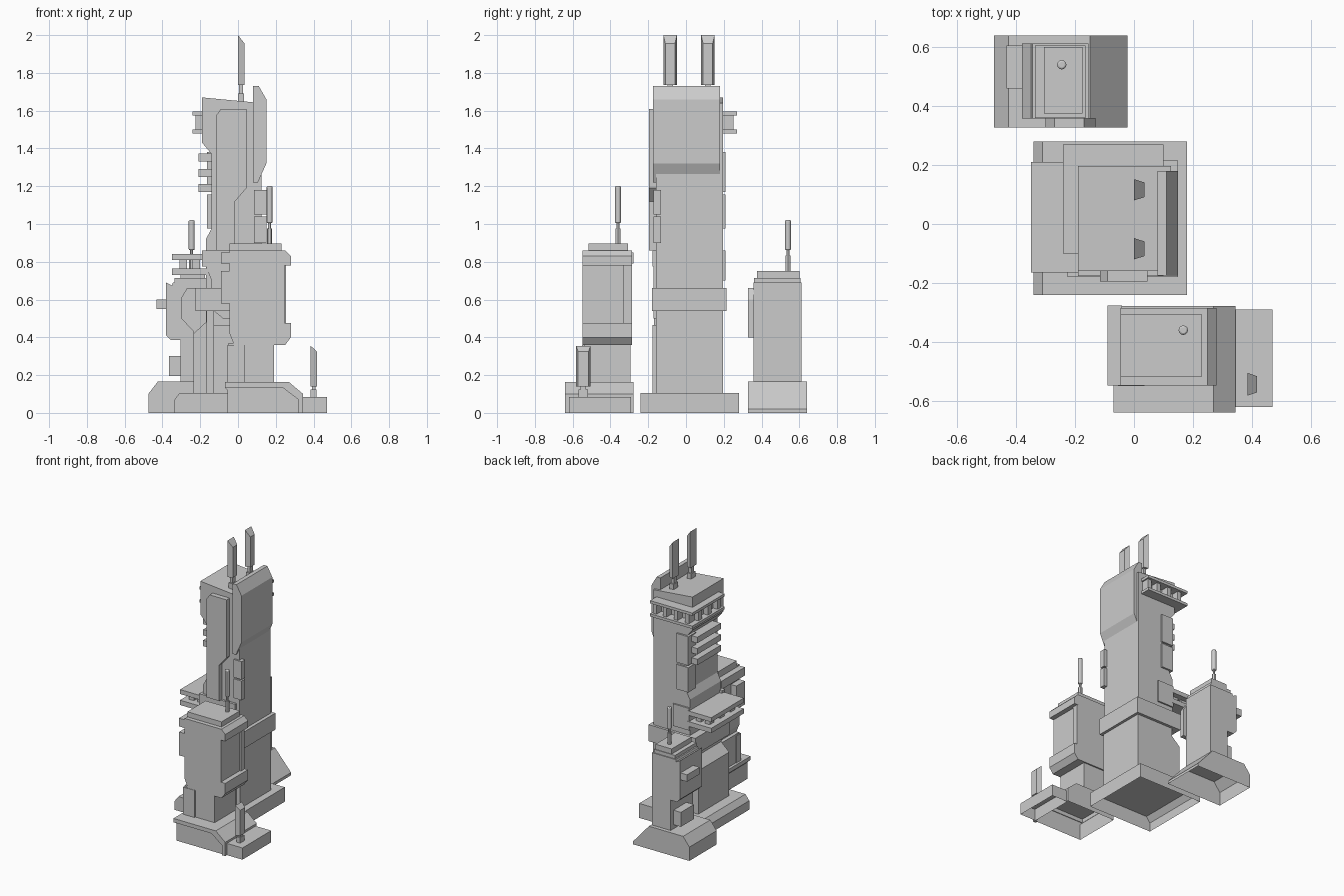
import bpy, bmesh


def prism(name, pts, y0, y1, open_bottom=False):
    """Extrude an x-z outline along y."""
    bm = bmesh.new()
    f = bm.faces.new([bm.verts.new((x, y0, z)) for x, z in pts])
    ext = bmesh.ops.extrude_face_region(bm, geom=[f])
    for v in ext["geom"]:
        if isinstance(v, bmesh.types.BMVert):
            v.co.y = y1
    bmesh.ops.recalc_face_normals(bm, faces=bm.faces)
    if open_bottom:
        bm.normal_update()
        zmin = min(z for _, z in pts)
        low = [q for q in bm.faces if q.normal.z < -0.9 and q.calc_center_median().z < zmin + 0.001]
        bmesh.ops.delete(bm, geom=low, context='FACES')
    me = bpy.data.meshes.new(name)
    bm.to_mesh(me)
    bm.free()
    ob = bpy.data.objects.new(name, me)
    bpy.context.collection.objects.link(ob)
    return ob


def box(name, x0, x1, y0, y1, z0, z1, open_bottom=False):
    return prism(name, [(x0, z0), (x1, z0), (x1, z1), (x0, z1)], y0, y1, open_bottom)


def rod(name, x, y, z0, z1, r):
    bpy.ops.mesh.primitive_cylinder_add(vertices=12, radius=r, depth=z1 - z0,
                                        location=(x, y, (z0 + z1) / 2))
    ob = bpy.context.object
    ob.name = name
    bpy.ops.object.shade_smooth_by_angle()
    return ob


def mast(name, x, y, z0, z1):
    """Thin stem with a thicker upper sleeve and rounded tip."""
    rod(name + "_foot", x, y, z0, z0 + 0.08, 0.014)
    rod(name + "_stem", x, y, z0 + 0.08, z0 + 0.12, 0.008)
    top = rod(name + "_sleeve", x, y, z0 + 0.11, z1, 0.016)
    bev = top.modifiers.new("round", 'BEVEL')
    bev.width, bev.segments = 0.006, 2


def blade(name, x0, x1, y0, y1, z_foot, z0, z1, drop):
    """Flat antenna with a slanted tip, narrower along its right edge."""
    ob = prism(name, [(x0, z0), (x1, z0), (x1, z1 - drop), (x0, z1)], y0, y1)
    for v in ob.data.vertices:
        if v.co.x > (x0 + x1) / 2:
            v.co.y += 0.011 if v.co.y < (y0 + y1) / 2 else -0.011
    ym = (y0 + y1) / 2
    box(name + "_stem", x0 + 0.006, x1 - 0.008, ym - 0.015, ym + 0.015, z_foot, z0)
    box(name + "_foot", x0, x1 - 0.002, ym - 0.025, ym + 0.025, z_foot - 0.01, z_foot + 0.04)


# ---- Main tower: base, lower shaft, collar, upper shaft
prism("main_base", [(-0.34, 0), (0.18, 0), (0.18, 0.105), (-0.31, 0.105), (-0.34, 0.065)],
      -0.24, 0.28, True)
prism("main_lower_shaft", [(-0.235, 0.105), (0.13, 0.105), (0.13, 0.55), (-0.17, 0.55),
                           (-0.17, 0.48), (-0.235, 0.42)], -0.16, 0.195)
prism("main_collar", [(-0.225, 0.54), (0.15, 0.54), (0.15, 0.66), (-0.225, 0.66)], -0.18, 0.215)
prism("main_upper_shaft", [(-0.17, 0.66), (0.125, 0.66), (0.125, 1.64), (-0.19, 1.67), (-0.19, 1.43),
                           (-0.14, 1.37), (-0.14, 0.975), (-0.17, 0.92)], -0.16, 0.197)
prism("right_cap", [(0.08, 1.22), (0.105, 1.22), (0.15, 1.32), (0.15, 1.66), (0.11, 1.73), (0.08, 1.73)],
      -0.175, 0.18)
prism("front_panel", [(-0.115, 0.86), (-0.015, 0.86), (-0.015, 1.12), (0.045, 1.19), (0.045, 1.61),
                      (-0.09, 1.61), (-0.115, 1.575)], -0.195, -0.155)
box("front_band", -0.19, 0.10, -0.177, -0.14, 0.775, 0.86)
prism("front_bracket", [(-0.14, 0.55), (-0.08, 0.5), (0.1, 0.5), (0.1, 0.775), (-0.17, 0.775), (-0.14, 0.7)],
      -0.172, -0.15)
box("lower_front_panel", -0.13, 0.10, -0.178, -0.155, 0.105, 0.465)
box("lower_front_strip", -0.168, -0.13, -0.17, -0.155, 0.105, 0.54)
box("shaft_rear_panel", -0.17, -0.04, 0.19, 0.208, 0.70, 0.86)

# Upper wraparound canopy with spacer blocks
for z0, z1 in ((1.48, 1.50), (1.575, 1.595)):
    box("canopy_plate", -0.24, 0.10, -0.10, 0.27, z0, z1)
for x in (-0.20, -0.11, -0.02, 0.06):
    box("canopy_rear_spacer", x, x + 0.03, 0.19, 0.252, 1.50, 1.575)
for y in (-0.08, 0.03, 0.14):
    box("canopy_side_spacer", -0.225, -0.18, y, y + 0.04, 1.50, 1.575)

# Left louvres and corner panels
for z in (1.17, 1.248, 1.33):
    box("louvre", -0.21, -0.135, -0.10, 0.17, z, z + 0.043)
for z0, z1 in ((1.17, 1.38), (0.975, 1.155)):
    box("corner_panel", -0.165, -0.07, 0.12, 0.21, z0, z1)

# Left balcony: two plates and posts
for z0, z1, x in ((0.73, 0.765, -0.35), (0.81, 0.842, -0.35)):
    box("balcony_plate", x, -0.16, -0.165, 0.21, z0, z1)
for y in (-0.12, 0.0, 0.12):
    for x in (-0.31, -0.24):
        box("balcony_post", x, x + 0.04, y, y + 0.05, 0.765, 0.81)

# Right corner boxes
for z0, z1 in ((0.90, 1.04), (1.05, 1.18)):
    box("right_corner_box", 0.085, 0.15, -0.172, -0.132, z0, z1)

# Twin roof blades
for y in (-0.12, 0.08):
    blade("roof_blade", 0.0, 0.035, y, y + 0.072, 1.65, 1.735, 2.0, 0.045)

# ---- Front tower
prism("front_base", [(-0.055, 0), (0.345, 0), (0.345, 0.10), (0.27, 0.163), (-0.07, 0.163),
                     (-0.07, 0.135), (-0.055, 0.12)], -0.625, -0.278, True)
prism("front_base_lip", [(-0.07, 0.135), (0.235, 0.135), (0.32, 0.07), (0.32, 0), (0.345, 0),
                         (0.345, 0.10), (0.27, 0.163), (-0.07, 0.163)], -0.64, -0.62)
box("annex_base", 0.34, 0.47, -0.62, -0.29, 0, 0.085, True)
blade("annex_blade", 0.385, 0.417, -0.582, -0.505, 0.085, 0.14, 0.355, 0.03)
box("front_lower_shaft", -0.05, 0.19, -0.54, -0.295, 0.163, 0.37)
box("front_pilaster", -0.055, 0.035, -0.55, -0.50, 0.163, 0.36)
prism("front_upper_shaft", [(-0.02, 0.36), (0.25, 0.36), (0.28, 0.40), (0.28, 0.475), (0.245, 0.475),
                            (0.245, 0.78), (0.28, 0.78), (0.28, 0.83), (0.25, 0.86), (-0.045, 0.86),
                            (-0.045, 0.42)], -0.547, -0.285)
box("front_recess_jamb", 0.23, 0.255, -0.33, -0.287, 0.475, 0.78)
box("front_roof_slab", -0.045, 0.23, -0.517, -0.307, 0.86, 0.897)
box("front_side_box", -0.09, -0.04, -0.547, -0.45, 0.58, 0.75)
box("front_top_ledge", -0.09, -0.04, -0.547, -0.277, 0.79, 0.85)
mast("front_mast", 0.167, -0.36, 0.895, 1.2)

# ---- Rear tower
prism("rear_base", [(-0.475, 0), (-0.022, 0), (-0.022, 0.02), (-0.15, 0.165), (-0.425, 0.165),
                    (-0.475, 0.10)], 0.327, 0.64, True)
prism("rear_shaft", [(-0.305, 0.165), (-0.155, 0.165), (-0.155, 0.69), (-0.345, 0.69), (-0.35, 0.675),
                     (-0.38, 0.69), (-0.38, 0.41), (-0.355, 0.385), (-0.305, 0.385)], 0.357, 0.612)
box("rear_roof_step", -0.335, -0.165, 0.36, 0.605, 0.69, 0.715)
box("rear_roof", -0.305, -0.175, 0.375, 0.60, 0.69, 0.752)
prism("rear_front_panel", [(-0.30, 0.50), (-0.235, 0.43), (-0.235, 0.40), (-0.13, 0.40), (-0.13, 0.60),
                           (-0.17, 0.66), (-0.27, 0.66), (-0.30, 0.61)], 0.327, 0.36)
box("rear_side_box_upper", -0.432, -0.37, 0.46, 0.605, 0.55, 0.60)
box("rear_side_box_lower", -0.365, -0.295, 0.43, 0.58, 0.195, 0.30)
mast("rear_mast", -0.245, 0.54, 0.752, 1.02)
